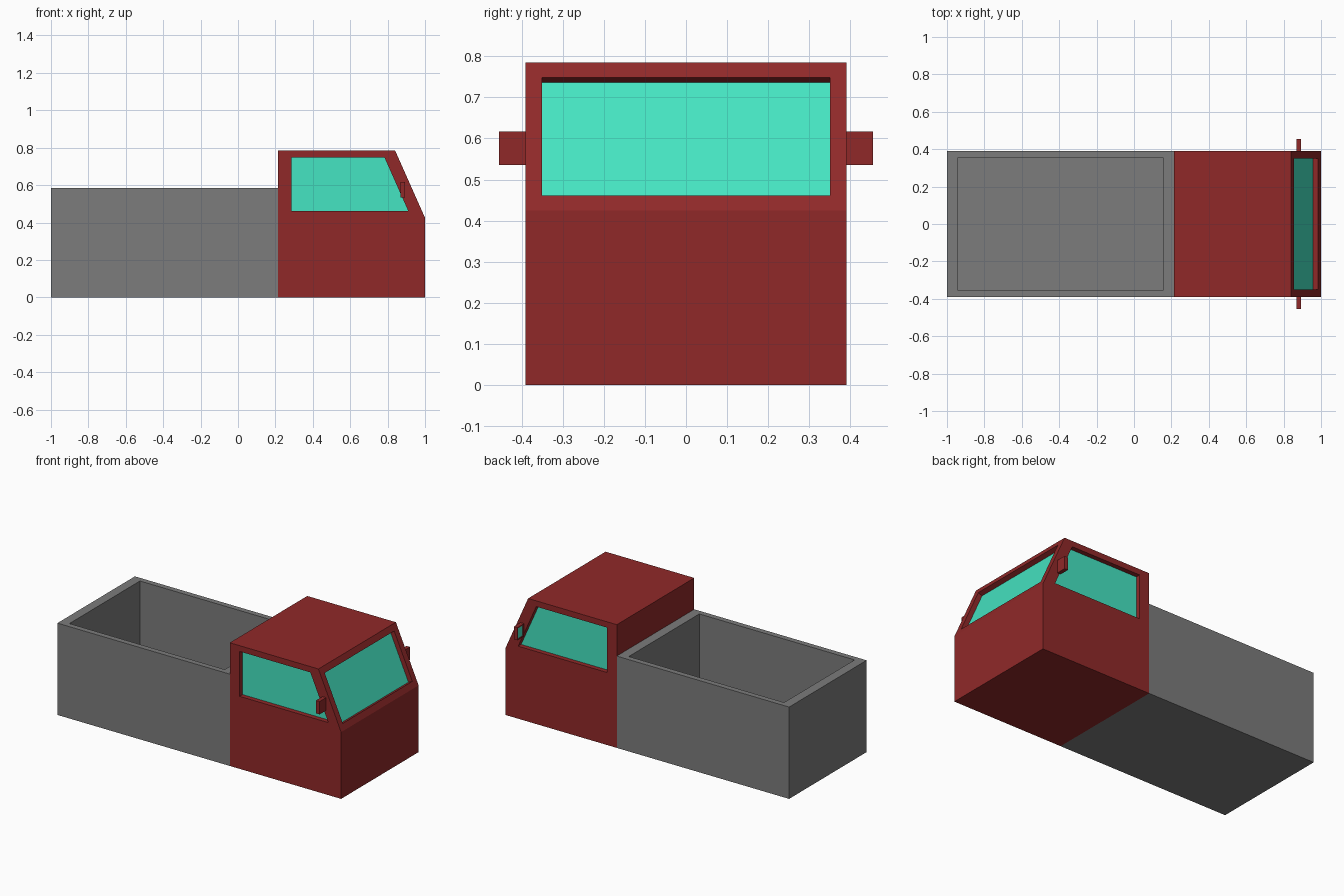
import bpy
import bmesh
from mathutils import Matrix, Vector

cube = bpy.data.objects.get("Cube")
if cube:
    bpy.data.objects.remove(cube)


def material(name, color):
    mat = bpy.data.materials.new(name)
    mat.use_nodes = True
    mat.diffuse_color = color
    mat.node_tree.nodes["Principled BSDF"].inputs["Base Color"].default_value = color
    return mat


red = material("dark red paint", (0.28, 0.022, 0.022, 1))
gray = material("gray metal", (0.2, 0.2, 0.2, 1))
glass = material("teal glass", (0.06, 0.78, 0.54, 1))


def box(low, high):
    """Start a bmesh holding one box between two corners."""
    low, high = Vector(low), Vector(high)
    bm = bmesh.new()
    place = Matrix.Translation((low + high) / 2) @ Matrix.Diagonal((*(high - low), 1))
    bmesh.ops.create_cube(bm, size=1, matrix=place)
    bm.normal_update()
    return bm


def facing(bm, direction):
    """The face that points furthest along a direction, highest one first."""
    d = Vector(direction)
    return max(bm.faces, key=lambda f: (round(f.normal.dot(d), 3), f.calc_center_median().z))


def push(bm, face, depth):
    bmesh.ops.inset_individual(bm, faces=[face], thickness=0, depth=depth)
    bm.normal_update()


def recess(bm, face, rim, depth, squeeze=0, slot=0):
    """Inset a face, narrow it along x, sink it and colour its floor."""
    bmesh.ops.inset_individual(bm, faces=[face], thickness=rim, use_even_offset=True)
    middle = face.calc_center_median().x
    for v in face.verts:
        v.co.x += squeeze if v.co.x < middle else -squeeze
    push(bm, face, -depth)
    face.material_index = slot


def finish(bm, name, *mats):
    mesh = bpy.data.meshes.new(name)
    bm.to_mesh(mesh)
    bm.free()
    for mat in mats:
        mesh.materials.append(mat)
    obj = bpy.data.objects.new(name, mesh)
    bpy.context.collection.objects.link(obj)
    return obj


half = 0.39
split = 0.215

# Cab: lower box, raised roof with a sloped front, sunken windows
bm = box((split, -half, 0), (1, half, 0.425))
roof = facing(bm, (0, 0, 1))
push(bm, roof, 0.36)
for v in roof.verts:
    if v.co.x > 0.9:
        v.co.x = 0.84
bm.normal_update()
windshield = facing(bm, (0.914, 0, 0.406))
sides = [facing(bm, (0, s, 0)) for s in (-1, 1)]
recess(bm, windshield, 0.04, 0.03, slot=1)
for side in sides:
    recess(bm, side, 0.037, 0.03, squeeze=0.033, slot=1)
finish(bm, "cab", red, glass)

# Open cargo bed
bm = box((-1, -half, 0), (split, half, 0.585))
recess(bm, facing(bm, (0, 0, 1)), 0.035, 0.545, squeeze=0.025)
finish(bm, "cargo_bed", gray)

# Side mirrors with glass on the rear face
for name, sign in (("right_mirror", -1), ("left_mirror", 1)):
    y = sorted((sign * half, sign * 0.455))
    bm = box((0.869, y[0], 0.535), (0.894, y[1], 0.617))
    recess(bm, facing(bm, (-1, 0, 0)), 0.007, 0.004, slot=1)
    finish(bm, name, red, glass)
